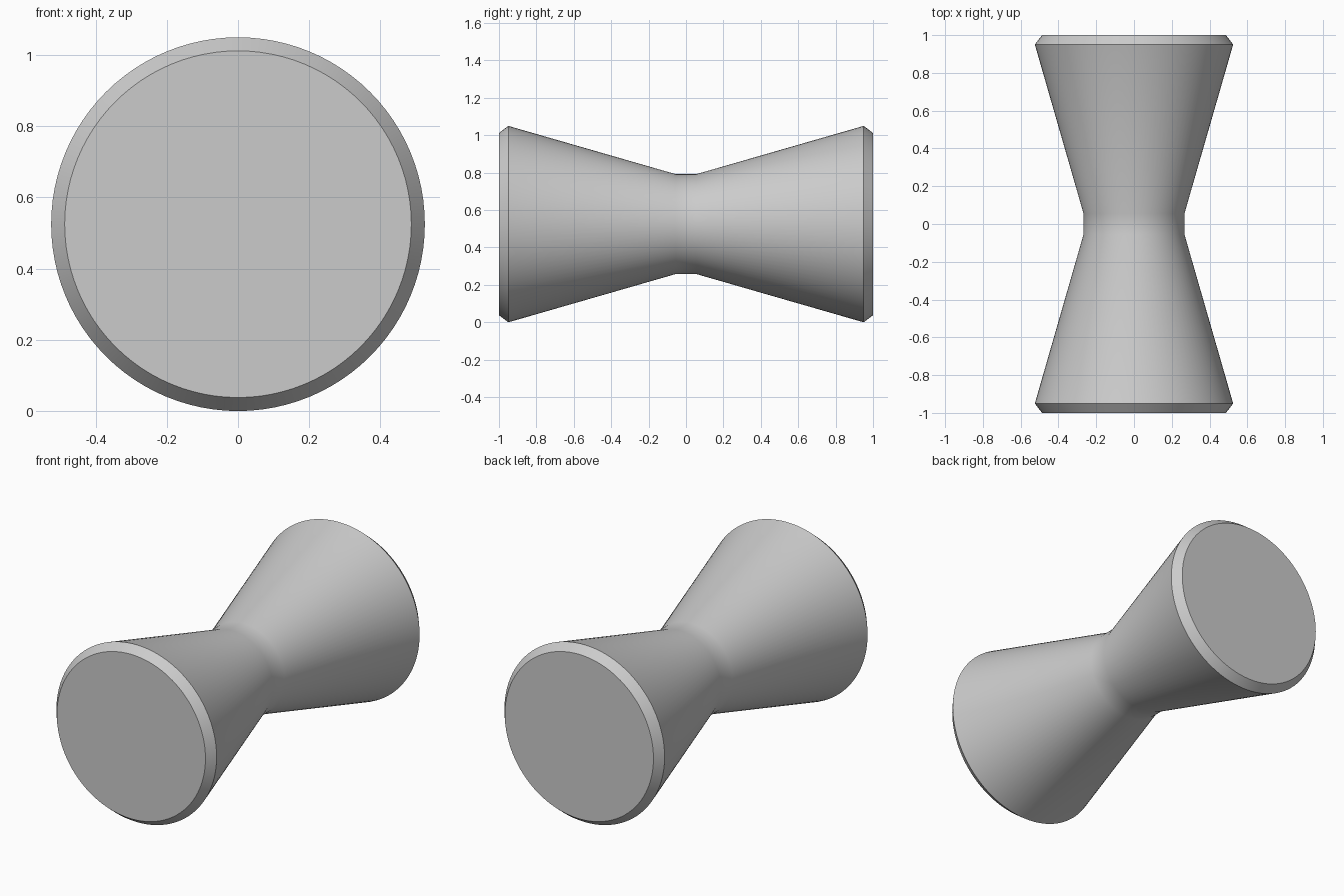
import bpy, bmesh, math
from mathutils import Matrix

cube = bpy.data.objects.get("Cube")
if cube:
    bpy.data.objects.remove(cube, do_unlink=True)

SEGMENTS = 96
RADIUS = 0.525

# Plain grey finish
grey = bpy.data.materials.new("plain_grey")
grey.use_nodes = True
colour = (0.6, 0.6, 0.6, 1)
grey.diffuse_color = colour
grey.node_tree.nodes["Principled BSDF"].inputs["Base Color"].default_value = colour

# Half profile as (radius, y), mirrored for the other end
half = [(0.267, 0.055), (RADIUS, 0.95), (0.487, 1.0)]
profile = [(r, -y) for r, y in reversed(half)] + half

# Lathe the profile around the y axis
bm = bmesh.new()
rings = []
for r, y in profile:
    ring = []
    for i in range(SEGMENTS):
        a = math.tau * i / SEGMENTS
        ring.append(bm.verts.new((r * math.cos(a), y, r * math.sin(a))))
    rings.append(ring)
for lower, upper in zip(rings, rings[1:]):
    for i in range(SEGMENTS):
        j = (i + 1) % SEGMENTS
        bm.faces.new((lower[i], lower[j], upper[j], upper[i]))

# Flat end caps
bm.faces.new(rings[0])
bm.faces.new(rings[-1])
bmesh.ops.recalc_face_normals(bm, faces=bm.faces[:])
bmesh.ops.transform(bm, matrix=Matrix.Translation((0, 0, RADIUS)), verts=bm.verts[:])

mesh = bpy.data.meshes.new("double_cone_spool")
bm.to_mesh(mesh)
bm.free()
mesh.materials.append(grey)
spool = bpy.data.objects.new("double_cone_spool", mesh)
bpy.context.collection.objects.link(spool)

# Smooth cones and waist, crisp rims
bpy.ops.object.select_all(action="DESELECT")
spool.select_set(True)
bpy.context.view_layer.objects.active = spool
bpy.ops.object.shade_smooth_by_angle(angle=math.radians(30))
